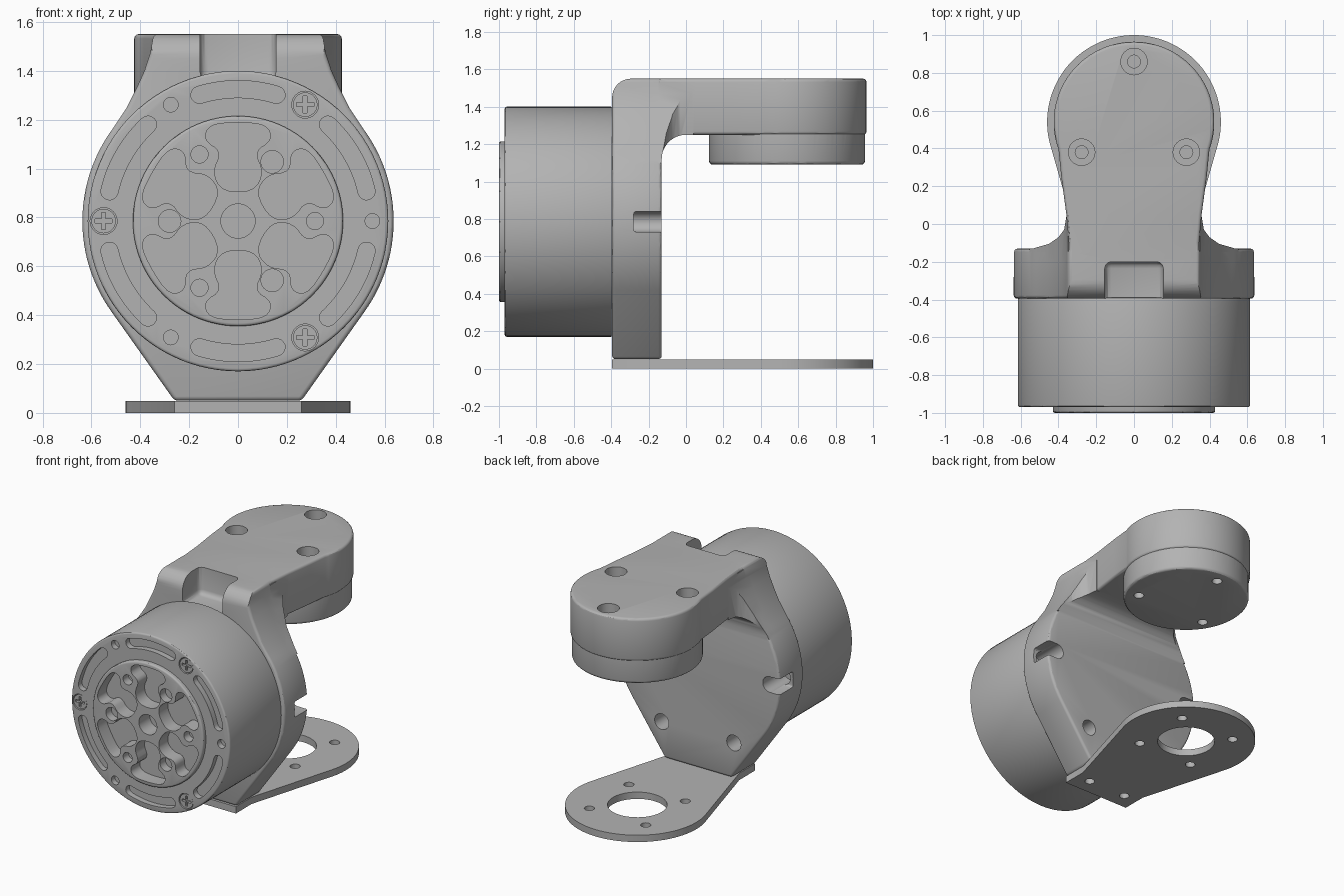
import bpy, bmesh
from math import sin, cos, radians
from mathutils import Vector

if "Cube" in bpy.data.objects:
    bpy.data.objects.remove(bpy.data.objects["Cube"])

grey = bpy.data.materials.new("plain_grey")
grey.use_nodes = True
GREY = (0.45, 0.45, 0.45, 1)
grey.diffuse_color = GREY
grey.node_tree.nodes["Principled BSDF"].inputs["Base Color"].default_value = GREY

AXIS_Z = 0.785   # height of the motor axis
HEAD_Y = 0.54    # centre of the round arm end and foot


def arc(cx, cy, r, a, b, n=24):
    steps = [radians(a + (b - a) * i / n) for i in range(n + 1)]
    return [(cx + r * cos(t), cy + r * sin(t)) for t in steps]


def circle(cx, cy, r, n=32):
    return arc(cx, cy, r, 0, 360, n)[:-1]


def polar(r, angle, cx=0, cy=AXIS_Z):
    return cx + r * cos(radians(angle)), cy + r * sin(radians(angle))


def mirrored(half):
    """Closed outline from its right half, running from bottom to top."""
    return half + [(-x, y) for x, y in reversed(half) if abs(x) > 1e-5]


def rounded(pts, times=2):
    for _ in range(times):
        out = []
        for i, p in enumerate(pts):
            a, b = Vector(p), Vector(pts[(i + 1) % len(pts)])
            out += [tuple(a.lerp(b, 0.25)), tuple(a.lerp(b, 0.75))]
        pts = out
    return pts


def apply(obj, mod):
    bpy.context.view_layer.objects.active = obj
    bpy.ops.object.modifier_apply(modifier=mod.name)


def prism(name, pts, axis, lo, hi, bevel=0.0):
    """Extrude a flat outline along an axis, optionally rounding its edges."""
    place = {"x": lambda u, v, w: (w, u, v),
             "y": lambda u, v, w: (u, w, v),
             "z": lambda u, v, w: (u, v, w)}[axis]
    bm = bmesh.new()
    low = [bm.verts.new(place(u, v, lo)) for u, v in pts]
    high = [bm.verts.new(place(u, v, hi)) for u, v in pts]
    bm.faces.new(low)
    bm.faces.new(high)
    for i in range(len(pts)):
        j = (i + 1) % len(pts)
        bm.faces.new((low[i], low[j], high[j], high[i]))
    bmesh.ops.recalc_face_normals(bm, faces=bm.faces)
    mesh = bpy.data.meshes.new(name)
    bm.to_mesh(mesh)
    bm.free()
    mesh.materials.append(grey)
    obj = bpy.data.objects.new(name, mesh)
    bpy.context.collection.objects.link(obj)
    if bevel:
        mod = obj.modifiers.new("edge", "BEVEL")
        mod.width, mod.segments, mod.angle_limit = bevel, 3, radians(50)
        apply(obj, mod)
    return obj


def combine(obj, other, operation="DIFFERENCE"):
    mod = obj.modifiers.new("bool", "BOOLEAN")
    mod.operation, mod.solver, mod.object = operation, "EXACT", other
    apply(obj, mod)
    bpy.data.objects.remove(other)


def cut(obj, pts, axis, lo, hi, bevel=0.0):
    combine(obj, prism("cutter", pts, axis, lo, hi, bevel))


def finish(obj):
    bpy.ops.object.select_all(action="DESELECT")
    obj.select_set(True)
    bpy.context.view_layer.objects.active = obj
    bpy.ops.object.shade_smooth_by_angle(angle=radians(30))


def box(x0, y0, x1, y1):
    return [(x0, y0), (x1, y0), (x1, y1), (x0, y1)]


# Bracket plate behind the motor, with its shoulders rising to the neck
silhouette = mirrored([(0.26, 0.05)] + arc(0, AXIS_Z, 0.637, -35.3, 36, 30)
                      + [(0.455, 1.25), (0.415, 1.33), (0.383, 1.4),
                         (0.36, 1.47), (0.345, 1.55)])
bracket = prism("bracket_and_arm", silhouette, "y", -0.395, -0.13, 0.018)
side = [(-0.5, 0), (0.5, 0), (0.5, 1.55)] + arc(-0.295, 1.45, 0.1, 90, 180, 8) + [(-0.395, 0)]
combine(bracket, prism("side_shape", side[1:], "x", -1, 1), "INTERSECT")

# Curved web between plate and arm
web = prism("web", [(-0.2, 1.1), (-0.13, 1.1)] + arc(0, 1.12, 0.13, 180, 90, 10)
            + [(0.04, 1.25), (0.04, 1.53), (-0.2, 1.53)], "x", -0.7, 0.7)
flare = mirrored([(0.62, -0.3), (0.62, -0.13), (0.52, -0.125), (0.45, -0.105),
                  (0.4, -0.07), (0.37, -0.03), (0.355, 0.06)])
combine(web, prism("flare", flare, "z", 0.9, 1.7), "INTERSECT")
combine(web, prism("shoulders", silhouette, "y", -0.5, 0.5), "INTERSECT")
combine(bracket, web, "UNION")

# Overhanging arm and its round end
teardrop = mirrored([(0.345, -0.2), (0.345, -0.1), (0.358, 0.05), (0.385, 0.25)]
                    + arc(0, HEAD_Y, 0.425, -20, 90, 30))
combine(bracket, prism("arm", teardrop, "z", 1.25, 1.55, 0.018), "UNION")
combine(bracket, prism("drum", circle(0, HEAD_Y, 0.417, 72), "z", 1.09, 1.5, 0.02), "UNION")

# Notch over the motor, side slots and screw holes
cut(bracket, box(-0.155, -0.6, 0.155, -0.2), "z", 1.36, 1.8, 0.035)
for s in (-1, 1):
    x0, x1 = sorted((s * 0.56, s * 0.8))
    cut(bracket, box(-0.28, 0.73, 0, 0.84), "x", x0, x1, 0.015)
for angle in (0, 180, 240, 300):
    cut(bracket, circle(*polar(0.56, angle), 0.055), "y", -0.36, 0)
for angle in (90, 210, 330):
    x, y = polar(0.32, angle, 0, HEAD_Y)
    cut(bracket, circle(x, y, 0.07), "z", 1.3, 1.7)
    cut(bracket, circle(x, y, 0.034), "z", 1, 1.4)
finish(bracket)

# Flat foot plate
foot = prism("foot_plate", mirrored([(0.26, -0.395), (0.26, -0.22)]
             + arc(0, HEAD_Y, 0.46, -14, 90, 32)), "z", 0, 0.048)
cut(foot, circle(0, HEAD_Y, 0.19, 48), "z", -1, 1)
holes = [polar(0.31, a, 0, HEAD_Y) for a in (45, 135, 225, 315)]
for x, y in holes + [(-0.15, -0.28), (0.15, -0.28)]:
    cut(foot, circle(x, y, 0.033, 20), "z", -1, 1)
finish(foot)

# Motor can with arc slots and screw seats around the rim
can = prism("motor_can", circle(0, AXIS_Z, 0.615, 96), "y", -0.97, -0.39, 0.012)
for i in range(6):
    mid = 30 + 60 * i
    slot = (arc(0, AXIS_Z, 0.575, mid - 17, mid + 17, 14)
            + arc(*polar(0.54, mid + 17), 0.035, mid + 17, mid + 197, 8)[1:-1]
            + arc(0, AXIS_Z, 0.505, mid + 17, mid - 17, 14)
            + arc(*polar(0.54, mid - 17), 0.035, mid + 180 - 17, mid + 360 - 17, 8)[1:-1])
    cut(can, slot, "y", -1.1, -0.93)
    x, z = polar(0.55, 60 * i)
    cut(can, circle(x, z, 0.055 if i % 2 else 0.03), "y", -1.1, -0.93)
cut(can, circle(0, AXIS_Z, 0.41, 64), "y", -1.1, -0.86)
finish(can)

# Cross-head screws in the rim
for i in (1, 3, 5):
    x, z = polar(0.55, 60 * i)
    screw = prism("rim_screw", circle(x, z, 0.05), "y", -0.965, -0.9)
    for w, h in ((0.035, 0.008), (0.008, 0.035)):
        cut(screw, box(x - w, z - h, x + w, z + h), "y", -1, -0.945)
    finish(screw)

# Rotor face with six shaped pockets, bosses and a centre hole
rotor = prism("rotor_face", circle(0, AXIS_Z, 0.43, 96), "y", -1.0, -0.84, 0.012)
petal = rounded(mirrored([(0.065, 0.12), (0.105, 0.2), (0.065, 0.285),
                          (0.14, 0.33), (0.12, 0.395), (0, 0.405)]))
for i in range(6):
    c, s = cos(radians(60 * i)), sin(radians(60 * i))
    cut(rotor, [(u * c - v * s, AXIS_Z + u * s + v * c) for u, v in petal], "y", -1.1, -0.9)
    x, z = polar(0.28 if i % 2 else 0.315, 60 * i)
    cut(rotor, circle(x, z, 0.046 if i % 2 else 0.035), "y", -1.1, -0.94)
cut(rotor, circle(0, AXIS_Z, 0.07), "y", -1.1, -0.88)
finish(rotor)
